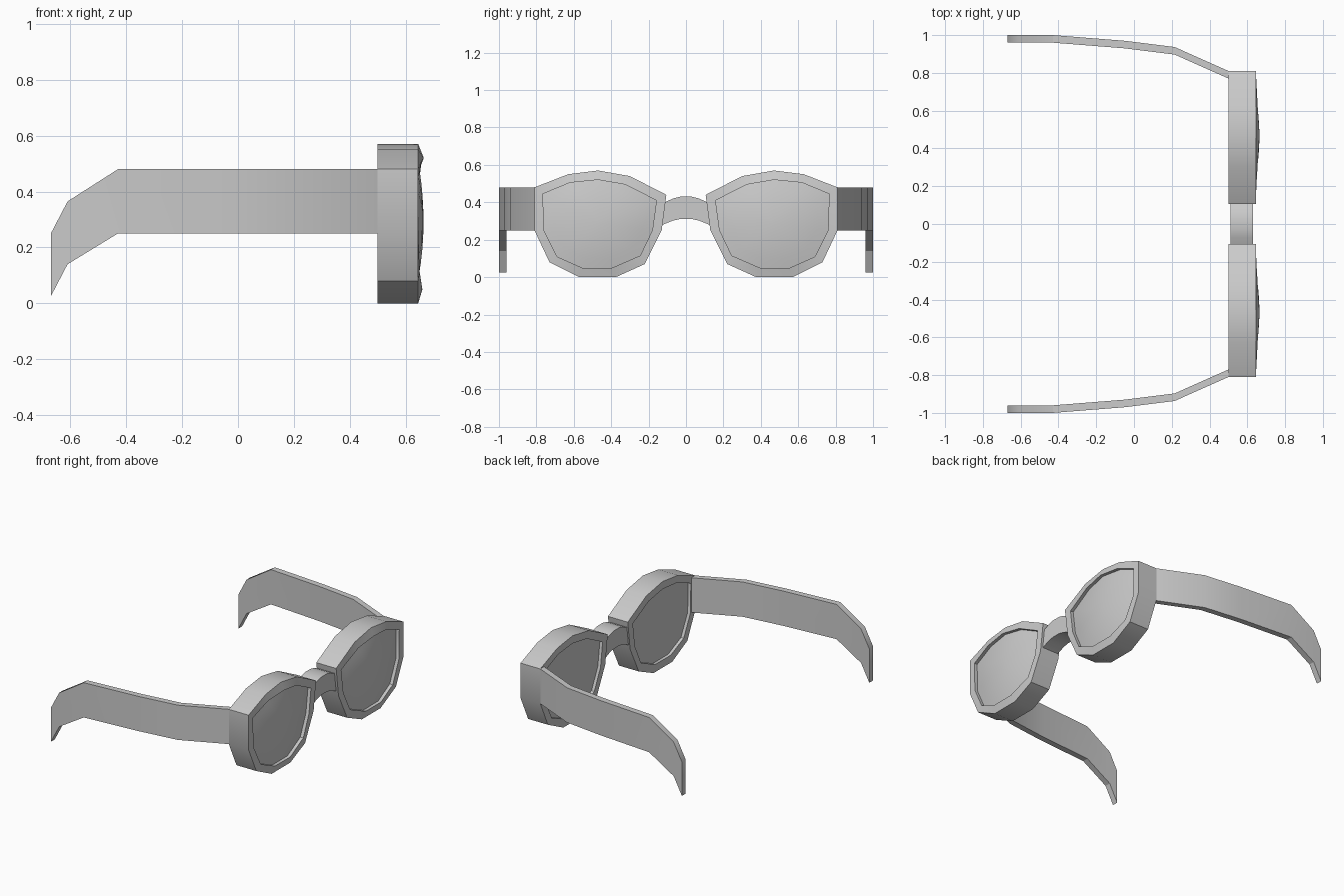
import bpy, math

if "Cube" in bpy.data.objects:
    bpy.data.objects.remove(bpy.data.objects["Cube"])

# Rim outlines (y, z) for the +y side
OUTER = [(.81, .48), (.63, .55), (.47, .57), (.30, .54), (.105, .44), (.13, .25),
         (.22, .07), (.375, 0), (.57, 0), (.73, .08), (.81, .25)]
INNER = [(.765, .445), (.62, .505), (.47, .52), (.325, .495), (.158, .41), (.18, .25),
         (.245, .115), (.395, .05), (.555, .05), (.69, .11), (.76, .25)]
CY, CZ = .465, .29


def make(name, verts, faces, mirror=True):
    me = bpy.data.meshes.new(name)
    me.from_pydata(verts, [], faces)
    ob = bpy.data.objects.new(name, me)
    bpy.context.collection.objects.link(ob)
    bpy.ops.object.select_all(action='DESELECT')
    ob.select_set(True)
    bpy.context.view_layer.objects.active = ob
    bpy.ops.object.mode_set(mode='EDIT')
    bpy.ops.mesh.select_all(action='SELECT')
    bpy.ops.mesh.normals_make_consistent(inside=False)
    bpy.ops.object.mode_set(mode='OBJECT')
    bpy.ops.object.shade_smooth_by_angle(angle=math.radians(30))
    if mirror:
        m = ob.modifiers.new("mirror", 'MIRROR')
        m.use_axis = (False, True, False)
        m.use_mirror_merge = False
    return ob


def loft(name, loops, closed=False, mirror=True):
    """Join equal-length vertex loops; wrap round, or cap both ends."""
    n, k = len(loops[0]), len(loops)
    verts = [v for lp in loops for v in lp]
    faces = []
    for a in range(k if closed else k - 1):
        b = (a + 1) % k
        for i in range(n):
            j = (i + 1) % n
            faces.append((a*n + i, a*n + j, b*n + j, b*n + i))
    if not closed:
        faces += [tuple(range(n)), tuple(range((k - 1)*n, k*n))]
    return make(name, verts, faces, mirror)


def rim_x(y):
    return .645 + .02 * max(0, 1 - abs(y - .47) / .3)


# Rims: outer edge flat, inner front edge following the bulge
loft("lens_rims", [
    [(.645, y, z) for y, z in OUTER],
    [(rim_x(y), y, z) for y, z in INNER],
    [(.5, y, z) for y, z in INNER],
    [(.5, y, z) for y, z in OUTER]], closed=True)

# Lenses: slightly recessed, domed at the front
lens = [[(.52, y, z) for y, z in INNER]]
for s in (1, .8, .6, .4, .2, .05):
    lens.append([(.664 - (.664 - rim_x(y) + .022) * s * s,
                  CY + (y - CY) * s, CZ + (z - CZ) * s) for y, z in INNER])
loft("lenses", lens)

# Nose bridge: arched bar, (y, top z, bottom z)
half = [(.125, .395, .28), (.07, .42, .302), (.03, .43, .311)]
arch = [(-y, t, b) for y, t, b in half] + half[::-1]
loft("nose_bridge", [[(.51, y, b), (.63, y, b), (.63, y, t), (.51, y, t)]
                     for y, t, b in arch], mirror=False)

# Temples: (x, outer y, top z, bottom z), bent down behind the ear
path = [(.5, .81, .48, .25), (.215, .937, .48, .25), (-.05, .97, .48, .25),
        (-.43, 1, .48, .25), (-.61, 1, .365, .14), (-.67, 1, .25, .025)]
loft("temples", [[(x, y, b), (x, y, t), (x, y - .04, t), (x, y - .04, b)]
                 for x, y, t, b in path])
